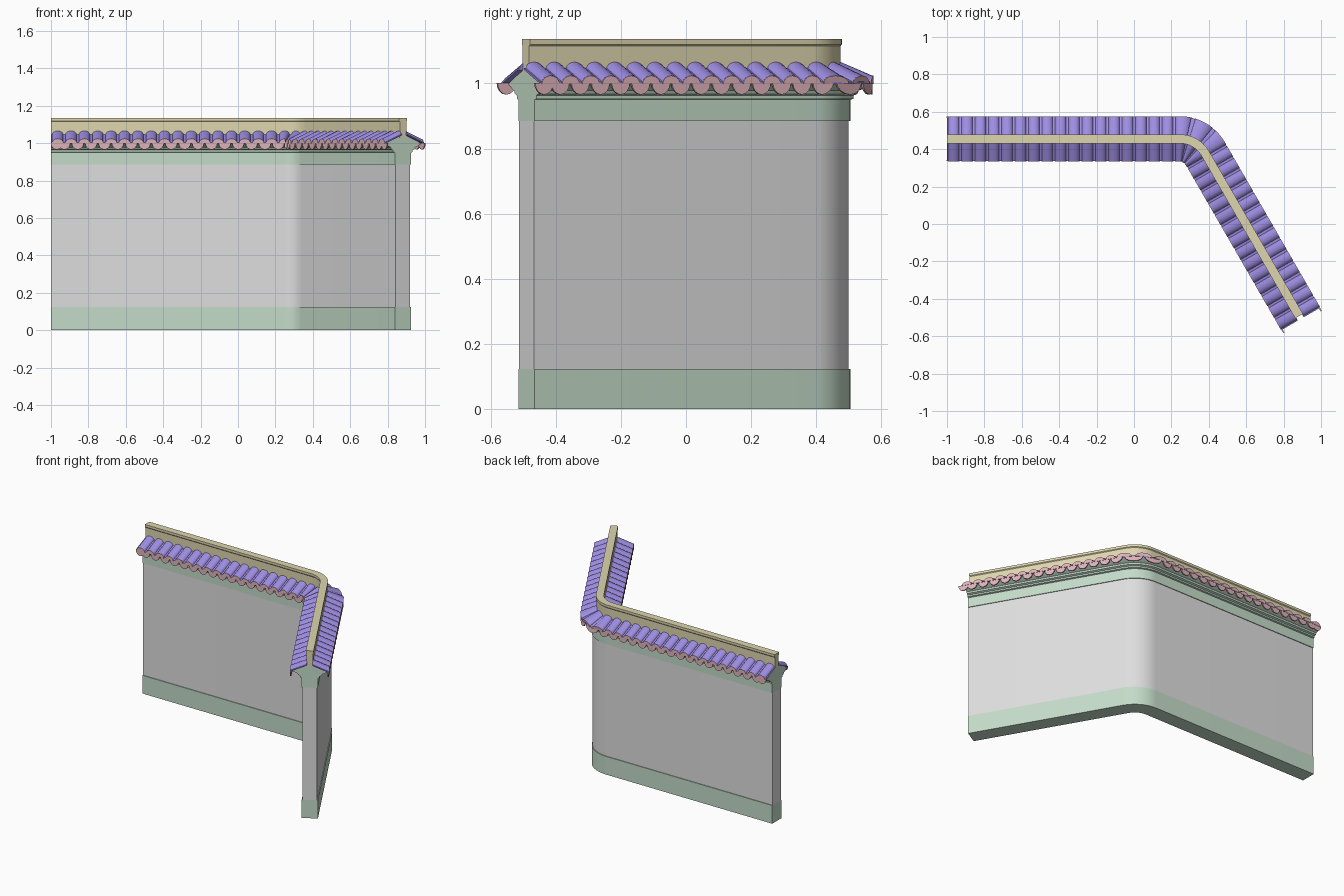
import bpy, bmesh, math
from mathutils import Vector

cube = bpy.data.objects.get("Cube")
if cube:
    bpy.data.objects.remove(cube)


def material(name, rgb):
    m = bpy.data.materials.new(name)
    m.use_nodes = True
    m.diffuse_color = (*rgb, 1)
    m.node_tree.nodes["Principled BSDF"].inputs["Base Color"].default_value = (*rgb, 1)
    return m


GREY = material("wall grey", (0.73, 0.73, 0.73))
GREEN = material("trim green", (0.55, 0.71, 0.58))
PURPLE = material("tile purple", (0.34, 0.27, 0.76))
PINK = material("eave pink", (0.73, 0.45, 0.49))
TAN = material("ridge tan", (0.73, 0.67, 0.43))

# Centre line: straight run, rounded bend, straight run
START = Vector((-1, 0.455))
CORNER = Vector((0.336, 0.455))
END = Vector((0.882, -0.49))
TURN = math.radians(60)
TANGENT = 0.09
RADIUS = TANGENT / math.tan(TURN / 2)
RUN_A = (CORNER - START).length - TANGENT
BEND = RADIUS * TURN
RUN_B = (END - CORNER).length - TANGENT
LENGTH = RUN_A + BEND + RUN_B


def at(s, w, z):
    """Point at distance s along the wall, w to its outer side, at height z."""
    angle = TURN * min(max((s - RUN_A) / BEND, 0), 1)
    pos = START + Vector((min(s, RUN_A), 0))
    pos += RADIUS * Vector((math.sin(angle), math.cos(angle) - 1))
    ahead = Vector((math.cos(angle), -math.sin(angle)))
    pos += ahead * max(s - RUN_A - BEND, 0)
    pos += w * Vector((math.sin(angle), math.cos(angle)))
    return (pos.x, pos.y, z)


def loft(name, solids, mat):
    """Each solid is a list of matching closed rings, bridged and capped."""
    bm = bmesh.new()
    for rings in solids:
        loops = [[bm.verts.new(at(*p)) for p in ring] for ring in rings]
        n = len(loops[0])
        for a, b in zip(loops, loops[1:]):
            for i in range(n):
                j = (i + 1) % n
                bm.faces.new((a[i], a[j], b[j], b[i]))
        bm.faces.new(loops[0])
        bm.faces.new(loops[-1][::-1])
    bmesh.ops.recalc_face_normals(bm, faces=bm.faces)
    for f in bm.faces:
        f.smooth = True
    mesh = bpy.data.meshes.new(name)
    bm.to_mesh(mesh)
    bm.free()
    mesh.set_sharp_from_angle(angle=math.radians(32))
    mesh.materials.append(mat)
    obj = bpy.data.objects.new(name, mesh)
    bpy.context.collection.objects.link(obj)


def stations(end):
    return [0] + [RUN_A + BEND * i / 12 for i in range(13)] + [end]


def sweep(name, half, mat, end=LENGTH):
    """Sweep a mirrored half profile of (w, z) along the wall."""
    outline = half + [(-w, z) for w, z in reversed(half)]
    loft(name, [[[(s, w, z) for w, z in outline] for s in stations(end)]], mat)


# Wall body, plinth, cornice and ridge
sweep("plinth", [(0.05, 0), (0.05, 0.123)], GREEN)
sweep("wall_panel", [(0.045, 0.123), (0.045, 0.885)], GREY)
sweep("cornice", [(0.05, 0.885), (0.05, 0.95), (0.06, 0.953), (0.06, 0.963),
                  (0.072, 0.968), (0.076, 0.978), (0.09, 0.984),
                  (0.112, 0.998), (0.022, 1.046)], GREEN)
sweep("ridge", [(0.02, 1.03), (0.02, 1.115), (0.024, 1.12), (0.024, 1.136)],
      TAN, LENGTH + 0.002)

# Roof tiles, repeated on both slopes
COUNT = 34
ROOF = LENGTH + 0.02
PITCH = ROOF / COUNT
TOP_W, TOP_Z, EAVE_W, EAVE_Z = 0.018, 1.045, 0.118, 1.002
STEPS = 8


def half_round(s, w, z, width, height):
    """Half ellipse ring; a negative height hangs downwards."""
    return [(s - width * math.cos(math.pi * i / STEPS), w,
             z + height * math.sin(math.pi * i / STEPS)) for i in range(STEPS + 1)]


pans, covers, cover_ends, drips = [], [], [], []
for side in (1, -1):
    pan = [(TOP_W, TOP_Z), (EAVE_W, EAVE_Z), (EAVE_W, EAVE_Z - 0.006), (TOP_W, TOP_Z - 0.006)]
    pans.append([[(s, side * w, z + 0.003) for w, z in pan] for s in stations(ROOF)])
    for i in range(COUNT):
        mid = (i + 0.5) * PITCH
        covers.append([half_round(mid, side * TOP_W, TOP_Z, 0.42 * PITCH, 0.022),
                       half_round(mid, side * EAVE_W, EAVE_Z, 0.42 * PITCH, 0.022)])
        cover_ends.append([half_round(mid, side * w, EAVE_Z - 0.003, 0.43 * PITCH, 0.025)
                           for w in (EAVE_W - 0.004, EAVE_W + 0.003)])
    for i in range(COUNT + 1):
        mid = min(max(i * PITCH, 0.43 * PITCH), ROOF - 0.2 * PITCH) if i in (0, COUNT) else i * PITCH
        drips.append([half_round(mid, side * w, EAVE_Z, 0.45 * PITCH, -0.036)
                      for w in (EAVE_W - 0.006, EAVE_W + 0.001)])

loft("pan_tiles", pans, PURPLE)
loft("cover_tiles", covers, PURPLE)
loft("cover_tile_ends", cover_ends, PINK)
loft("drip_tiles", drips, PINK)
